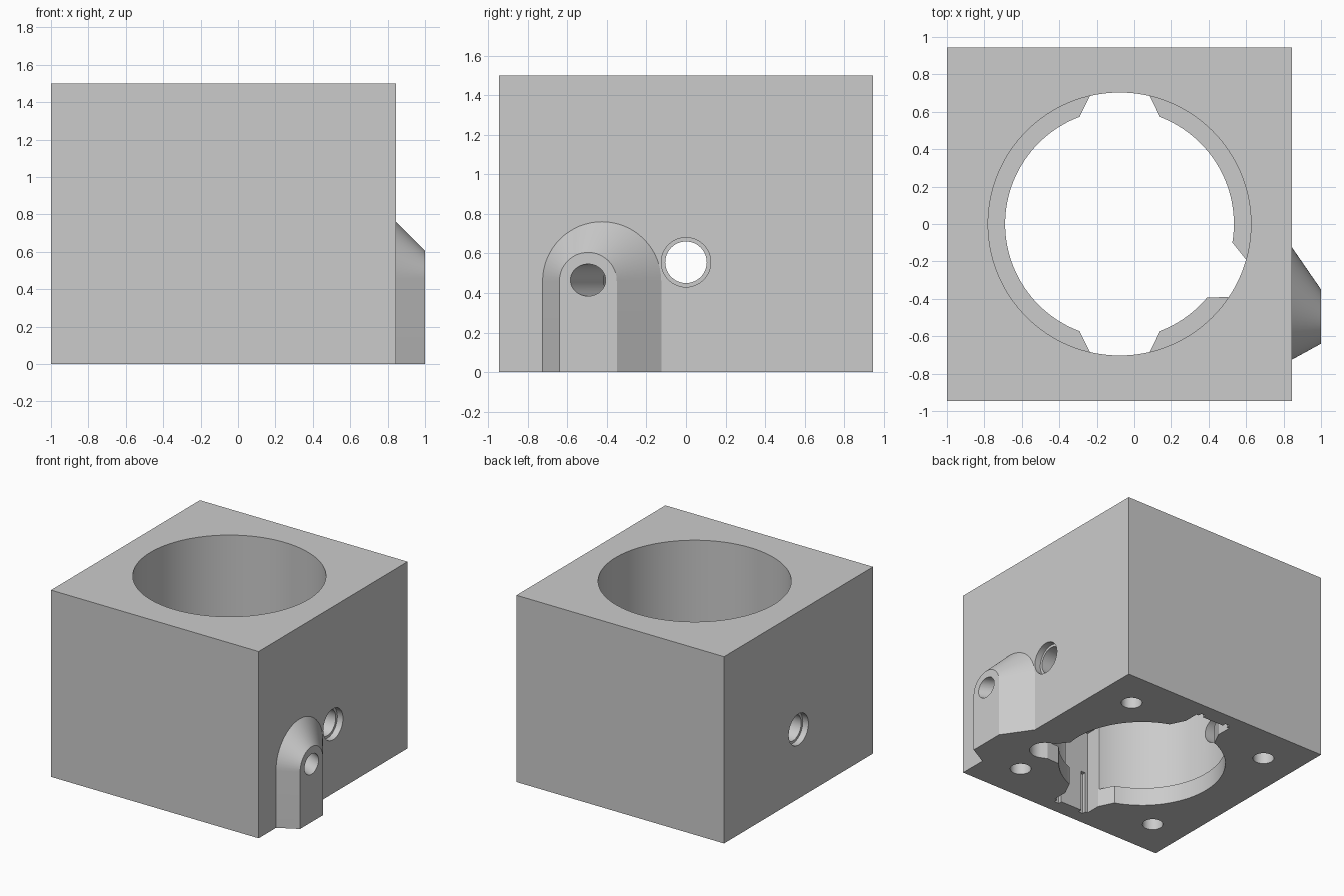
import bpy, bmesh, math
from mathutils import Vector, Matrix

if "Cube" in bpy.data.objects:
    bpy.data.objects.remove(bpy.data.objects["Cube"])

CX = -0.077                      # bore axis
PORT = math.radians(-24.7)       # direction of the angled port
grey = bpy.data.materials.new("light grey")
grey.use_nodes = True
grey.diffuse_color = (0.6, 0.6, 0.6, 1)
grey.node_tree.nodes["Principled BSDF"].inputs["Base Color"].default_value = (0.6, 0.6, 0.6, 1)


def loft(name, ring_a, ring_b):
    """Closed solid between two matching outlines."""
    bm = bmesh.new()
    a = [bm.verts.new(p) for p in ring_a]
    b = [bm.verts.new(p) for p in ring_b]
    bm.faces.new(a)
    bm.faces.new(b)
    for i in range(len(a)):
        j = (i + 1) % len(a)
        bm.faces.new((a[i], a[j], b[j], b[i]))
    bmesh.ops.recalc_face_normals(bm, faces=bm.faces)
    me = bpy.data.meshes.new(name)
    bm.to_mesh(me)
    bm.free()
    me.materials.append(grey)
    ob = bpy.data.objects.new(name, me)
    bpy.context.collection.objects.link(ob)
    return ob


def prism(name, outline, z0, z1, angle=0.0):
    """Upright prism; outline is turned about the bore axis."""
    m = Matrix.Translation((CX, 0, 0)) @ Matrix.Rotation(angle, 4, 'Z')
    return loft(name, [m @ Vector((x, y, z0)) for x, y in outline],
                [m @ Vector((x, y, z1)) for x, y in outline])


def rod(name, start, end, radius, sides=48):
    start, end = Vector(start), Vector(end)
    turn = (end - start).to_track_quat('Z', 'Y')
    ring = [turn @ Vector((radius * math.cos(t), radius * math.sin(t), 0))
            for t in (2 * math.pi * i / sides for i in range(sides))]
    return loft(name, [start + p for p in ring], [end + p for p in ring])


def combine(target, tool, operation):
    mod = target.modifiers.new(operation, 'BOOLEAN')
    mod.operation = operation
    mod.solver = 'EXACT'
    mod.object = tool
    bpy.context.view_layer.objects.active = target
    bpy.ops.object.modifier_apply(modifier=mod.name)
    bpy.data.objects.remove(tool)


def arch(x, yc, zc, radius, steps=32):
    curve = [(x, yc + radius * math.cos(t), zc + radius * math.sin(t))
             for t in (math.pi * i / steps for i in range(steps + 1))]
    return [(x, yc + radius, 0)] + curve + [(x, yc - radius, 0)]


# Main block
block = loft("housing_block",
             [(-1, -.945, 0), (.845, -.945, 0), (.845, .945, 0), (-1, .945, 0)],
             [(-1, -.945, 1.5), (.845, -.945, 1.5), (.845, .945, 1.5), (-1, .945, 1.5)])

# Tapered port boss on the side, started slightly inside the block
grow = 0.05 / 0.155
combine(block, loft("port_boss",
                    arch(.795, -.425 + .07 * grow, .46, .3 + .155 * grow),
                    arch(1, -.495, .46, .145)), 'UNION')

# Stepped main bore
cutters = [rod("bore", (CX, 0, .145), (CX, 0, 1.6), .703, 128),
           rod("lower_bore", (CX, 0, -.1), (CX, 0, .3), .612, 128)]

# Flared pockets in front and back, each with two narrow grooves
pocket = [(.45, -.275), (.69, -.157), (.81, -.157), (.81, .157), (.69, .157), (.45, .275)]
for angle in (math.pi / 2, -math.pi / 2):
    cutters.append(prism("pocket", pocket, -.1, .67, angle))
    for y in (-.115, .115):
        groove = [(.75, y - .02), (.84, y - .02), (.84, y + .02), (.75, y + .02)]
        cutters.append(prism("groove", groove, -.1, .33, angle))

# Round-ended pocket behind the angled port
nose = [(.74 + .112 * math.cos(t), .112 * math.sin(t))
        for t in (math.pi * (i / 24 - .5) for i in range(25))]
cutters.append(prism("port_pocket", [(.45, -.232), (.69, -.112)] + nose
                     + [(.69, .112), (.45, .232)], -.1, .67, PORT))
aim = Vector((math.cos(PORT), math.sin(PORT), 0))
base = Vector((CX, 0, .465))
cutters.append(rod("port_hole", base + aim * .7, base + aim * 1.4, .081))

# Cross hole with a shallow counterbore at each side
cutters.append(rod("cross_hole", (-1.2, 0, .555), (1.2, 0, .555), .105))
cutters.append(rod("counterbore", (-1.2, 0, .555), (-.95, 0, .555), .125))
cutters.append(rod("counterbore", (.795, 0, .555), (1.2, 0, .555), .125))

# Blind screw holes underneath
for sx in (-1, 1):
    for sy in (-1, 1):
        x, y = CX + sx * .633, sy * .633
        cutters.append(rod("screw_hole", (x, y, -.1), (x, y, .4), .077))

for cutter in cutters:
    combine(block, cutter, 'DIFFERENCE')

bpy.ops.object.select_all(action='DESELECT')
block.select_set(True)
bpy.context.view_layer.objects.active = block
bpy.ops.object.shade_smooth_by_angle(angle=math.radians(25))
